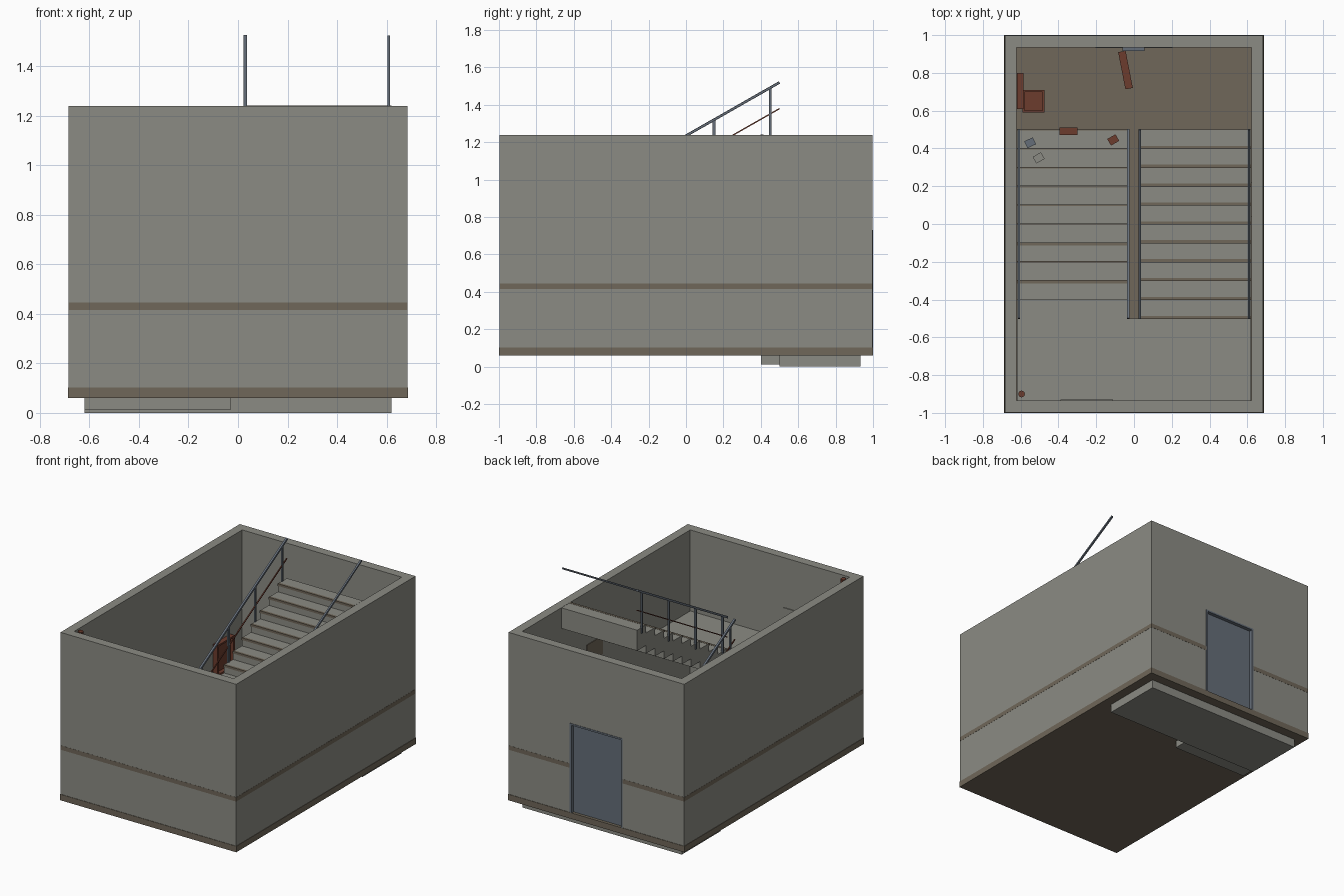
import bpy, math
from mathutils import Vector

if "Cube" in bpy.data.objects:
    bpy.data.objects.remove(bpy.data.objects["Cube"], do_unlink=True)


def material(name, r, g, b):
    m = bpy.data.materials.new(name)
    m.use_nodes = True
    m.diffuse_color = (r, g, b, 1)
    m.node_tree.nodes["Principled BSDF"].inputs["Base Color"].default_value = (r, g, b, 1)
    return m


concrete = material("concrete grey", .26, .26, .23)
brown = material("dirty brown", .16, .135, .10)
steel = material("blue grey steel", .13, .155, .19)
rust = material("rust red", .15, .045, .027)


def box(name, x, y, z, mat, turn=0):
    """Box from (low, high) pairs, optionally turned about z."""
    spans = (x, y, z)
    bpy.ops.mesh.primitive_cube_add(size=1, location=[sum(s) / 2 for s in spans])
    ob = bpy.context.object
    ob.name = name
    size = Vector([s[1] - s[0] for s in spans])
    for v in ob.data.vertices:
        v.co = v.co * size
    ob.rotation_euler.z = math.radians(turn)
    ob.data.materials.append(mat)
    return ob


def bar(name, a, b, width, mat):
    """Square bar between two points in a plane of constant x."""
    a, b = Vector(a), Vector(b)
    d = b - a
    bpy.ops.mesh.primitive_cube_add(size=1, location=(a + b) / 2)
    ob = bpy.context.object
    ob.name = name
    for v in ob.data.vertices:
        v.co = v.co * Vector((width, d.length, width))
    ob.rotation_euler.x = math.atan2(d.z, d.y)
    ob.data.materials.append(mat)


def ring(name, w, d, t, z, mat, gap=0):
    """Rectangular ring of four walls, with an optional gap in the back."""
    for side, s in (("right", -1), ("left", 1)):
        box(f"{side}_{name}", sorted((s * w, s * (w - t))), (-d, d), z, mat)
    box(f"front_{name}", (t - w, w - t), (-d, t - d), z, mat)
    if gap:
        for side, s in (("right", -1), ("left", 1)):
            box(f"back_{side}_{name}", sorted((s * gap, s * (w - t))), (d - t, d), z, mat)
    else:
        box(f"back_{name}", (t - w, w - t), (d - t, d), z, mat)


# Dimensions
W, D, T = .684, .997, .063
FLOOR, RISE, TREAD, COUNT = .1, .057, .1, 10
MID = FLOOR + COUNT * RISE
DOOR_W, DOOR_TOP = .205, .73
IN_X, IN_Y = W - T, D - T

# Room shell with a doorway in the back
ring("wall", W, D, T, (.062, DOOR_TOP), concrete, DOOR_W)
ring("upper_wall", W, D, T, (DOOR_TOP, 1.24), concrete)
ring("base_band", W + .003, D + .003, .006, (.06, .102), brown)
ring("stripe", W + .001, D + .001, .004, (.415, .445), brown, DOOR_W)
box("floor", (-W, W), (-D, D), (.06, FLOOR), brown)

# Door and frame
box("door_panel", (-DOOR_W, DOOR_W), (.945, .975), (FLOOR, DOOR_TOP), steel)
for side, s in (("right", -1), ("left", 1)):
    box(f"{side}_door_jamb", sorted((s * DOOR_W, s * (DOOR_W - .012))), (.932, 1), (FLOOR, DOOR_TOP), steel)
box("door_head", (-DOOR_W, DOOR_W), (.932, 1), (DOOR_TOP - .012, DOOR_TOP), steel)

# Landings
box("lower_landing", (-.62, .62), (.5, .932), (0, .09), concrete)
box("middle_landing", (-.62, .62), (-IN_Y, -.5), (MID - .1, MID), concrete)

# Two flights of block steps, each with rails and posts
for flight, s, base in (("lower", -1, FLOOR), ("upper", 1, MID)):
    xs = sorted((s * .03, s * .62))
    for i in range(COUNT):
        top = base + (i + 1) * RISE
        y0 = s * (i * TREAD - .5)
        y1 = y0 + s * TREAD
        box(f"{flight}_step", xs, sorted((y0, y1)), (top - .145, top), concrete)
        strip = .014 if s > 0 or i in (6, 8) else .006
        if s > 0 or i < COUNT - 1:
            box(f"{flight}_step_edge", xs, sorted((y0 - s * .003, y0 + s * strip)),
                (top - .014, top + .0015), brown)

    def rail(name, x, lift, width, mat):
        bar(f"{flight}_{name}", (x, -.5 * s, base + lift), (x, .5 * s, base + COUNT * RISE + lift), width, mat)

    rail("inner_handrail", s * .03, .28, .014, steel)
    rail("wall_handrail", s * .609, .28, .012, steel)
    rail("middle_rail", s * .03, .14, .007, rust)
    for p in (-.45, -.15, .15, .45):
        z = base + (p + .5) * COUNT * RISE
        box(f"{flight}_rail_post", (s * .03 - .006, s * .03 + .006), (s * p - .007, s * p + .007),
            (z - .01, z + .28), steel)

# Corner pipe
bpy.ops.mesh.primitive_cylinder_add(vertices=8, radius=.018, depth=1.235 - MID,
                                    location=(-.595, -.9, (1.235 + MID) / 2))
bpy.context.object.name = "corner_pipe"
bpy.context.object.data.materials.append(rust)

# Wall cabinet: back plate and a raised rim
box("cabinet_back", (-.62, -.612), (.61, .8), (.34, .56), rust)
for y in (.61, .788):
    box("cabinet_side", (-.62, -.585), (y, y + .012), (.34, .56), rust)
for z in (.34, .548):
    box("cabinet_shelf", (-.62, -.585), (.61, .8), (z, z + .012), rust)

# Open crate on the floor
box("crate_base", (-.59, -.475), (.59, .71), (FLOOR, .115), rust)
for x in (-.59, -.485):
    box("crate_side", (x, x + .01), (.59, .71), (FLOOR, .19), rust)
for y in (.59, .7):
    box("crate_end", (-.59, -.475), (y, y + .01), (FLOOR, .19), rust)

# Wall plates
box("wall_sign", (-.06, .055), (.915, .934), (.77, .83), steel)
box("front_wall_plate", (-.39, -.11), (-IN_Y, -IN_Y + .006), (MID, .89), concrete)
box("wall_stain", (IN_X - .004, IN_X), (.04, .22), (.74, .87), brown)

# Loose debris
box("fallen_plank", (-.065, -.025), (.715, .915), (FLOOR, .125), rust, 11)
box("rust_block", (-.395, -.3), (.47, .51), (FLOOR, .18), rust)
box("steel_chunk", (-.575, -.525), (.41, .45), (.157, .19), steel, 25)
box("concrete_chunk", (-.53, -.48), (.33, .37), (.214, .245), concrete, 30)
box("rust_chunk", (-.135, -.085), (.425, .465), (.157, .19), rust, 30)
